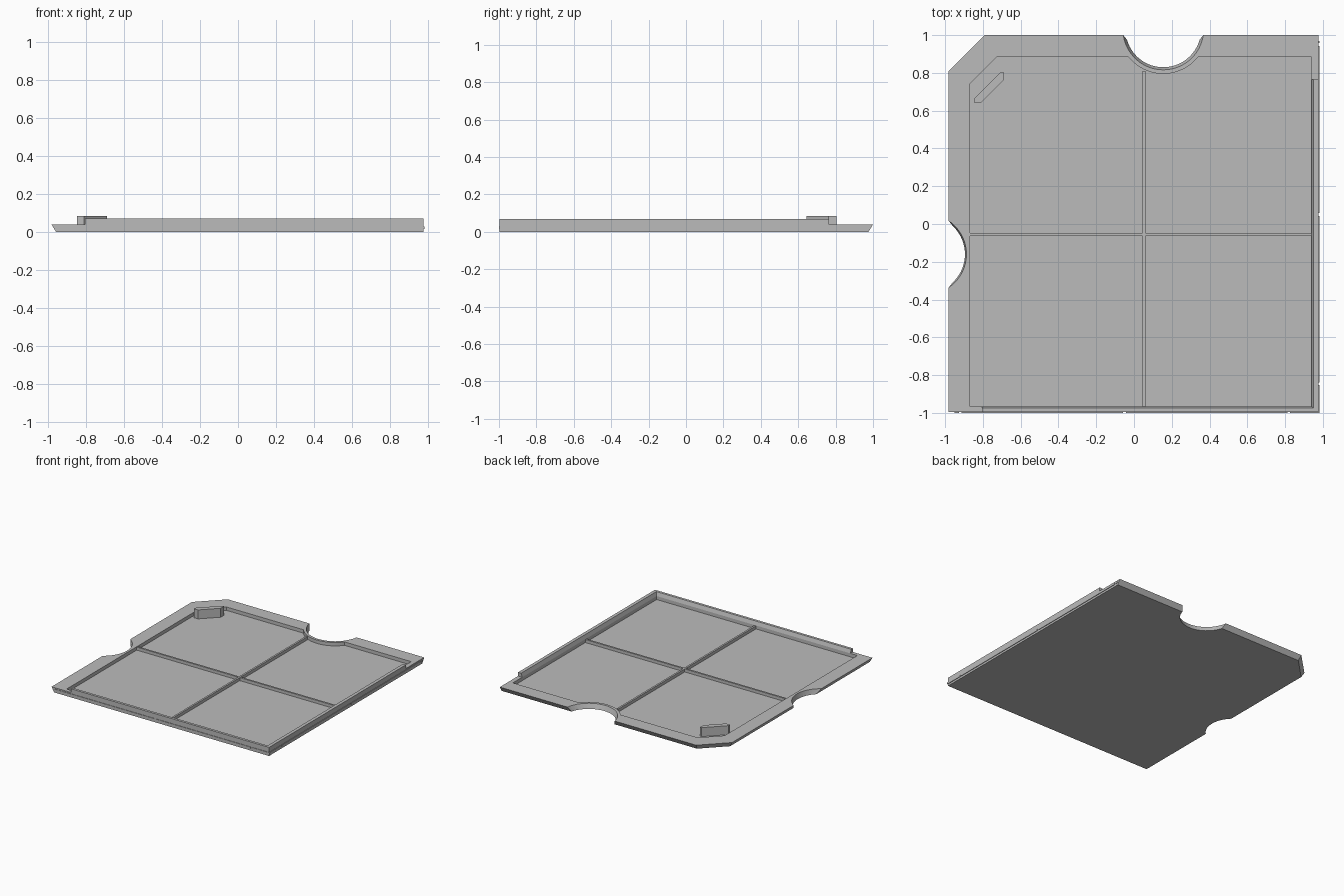
import bpy, bmesh, math

cube = bpy.data.objects.get("Cube")
if cube:
    bpy.data.objects.remove(cube, do_unlink=True)

grey = bpy.data.materials.new("plain_grey")
grey.use_nodes = True
colour = (0.5, 0.5, 0.5, 1)
grey.diffuse_color = colour
grey.node_tree.nodes["Principled BSDF"].inputs["Base Color"].default_value = colour

LEFT, RIGHT, FRONT, BACK = -0.982, 0.977, -0.996, 1.0
RIM, FLOOR = 0.04, 0.012
BACK_NOTCH = (0.155, 1.03)
SIDE_NOTCH = (-1.10, -0.16)


def loft(name, low, high, z0, z1):
    """Solid between two outlines with equal point counts."""
    bm = bmesh.new()
    a = [bm.verts.new((x, y, z0)) for x, y in low]
    b = [bm.verts.new((x, y, z1)) for x, y in high]
    bm.faces.new(a)
    bm.faces.new(b)
    for i in range(len(a)):
        j = (i + 1) % len(a)
        bm.faces.new((a[i], a[j], b[j], b[i]))
    bmesh.ops.recalc_face_normals(bm, faces=bm.faces)
    mesh = bpy.data.meshes.new(name)
    bm.to_mesh(mesh)
    bm.free()
    mesh.materials.append(grey)
    obj = bpy.data.objects.new(name, mesh)
    bpy.context.collection.objects.link(obj)
    return obj


def box(name, x0, x1, y0, y1, z0, z1):
    outline = [(x0, y0), (x1, y0), (x1, y1), (x0, y1)]
    return loft(name, outline, outline, z0, z1)


def arc(centre, radius, start, end, steps=24):
    return [(centre[0] + radius * math.cos(start + (end - start) * i / steps),
             centre[1] + radius * math.sin(start + (end - start) * i / steps))
            for i in range(steps + 1)]


def back_arc(radius, edge):
    t = math.asin((edge - BACK_NOTCH[1]) / radius)
    return arc(BACK_NOTCH, radius, t, -math.pi - t)


def side_arc(radius, edge):
    t = math.acos((edge - SIDE_NOTCH[0]) / radius)
    return arc(SIDE_NOTCH, radius, t, -t)


def plate_outline(inset, back_r, side_r):
    left, back = LEFT + inset, BACK - inset
    cut = 0.19 - inset * 0.6
    return ([(left, FRONT), (RIGHT, FRONT), (RIGHT, back)]
            + back_arc(back_r, back)
            + [(left + cut, back), (left, back - cut)]
            + side_arc(side_r, left))


# Base plate with undercut left and back edges and finger notches
plate = loft("base_plate", plate_outline(0.024, 0.20, 0.205),
             plate_outline(0, 0.214, 0.213), 0, RIM)

# Sunken floor, cut out of the plate
recess = [(-0.868, -0.965), (0.94, -0.965), (0.94, 0.885)]
recess += back_arc(0.235, 0.885) + [(-0.725, 0.885), (-0.868, 0.742)]
cutter = loft("recess_cutter", recess, recess, FLOOR, 0.1)
cutter.hide_render = True
mod = plate.modifiers.new("recess", 'BOOLEAN')
mod.operation = 'DIFFERENCE'
mod.solver = 'EXACT'
mod.object = cutter
bpy.context.view_layer.objects.active = plate
bpy.ops.object.modifier_apply(modifier=mod.name)
bpy.data.objects.remove(cutter, do_unlink=True)

# Raised lip along the front and right edges, inner face sloped


def lip_outline(slope):
    x, y = 0.94 + slope, -0.965 - slope
    return [(-0.805, FRONT), (RIGHT, FRONT), (RIGHT, 0.765),
            (x, 0.765), (x, y), (-0.805, y)]


loft("raised_lip", lip_outline(0), lip_outline(0.01), RIM, 0.07)

# Crossed divider ribs
box("rib_lengthwise", 0.045, 0.06, -0.97, 0.81, FLOOR - 0.004, 0.037)
box("rib_crosswise", -0.872, 0.945, -0.063, -0.048, FLOOR - 0.004, 0.0365)

# Corner block
block = [(-0.848, 0.643), (-0.81, 0.643), (-0.69, 0.763), (-0.69, 0.805),
         (-0.705, 0.805), (-0.848, 0.662)]
loft("corner_block", block, block, FLOOR - 0.004, 0.085)

# Thin edge ridges, broken by small gaps
GAP = 0.007


def pieces(start, stops, end):
    for stop in stops + [end + GAP]:
        yield start, stop - GAP
        start = stop + GAP


for x0, x1 in pieces(-0.95, [-0.92, -0.05, 0.82], RIGHT):
    box("front_ridge", x0, x1, -1, FRONT, 0.016, 0.03)
for y0, y1 in pieces(-1, [-0.845, 0.05, 0.95], 0.97):
    box("right_ridge", RIGHT, 0.982, y0, y1, 0.016, 0.03)
